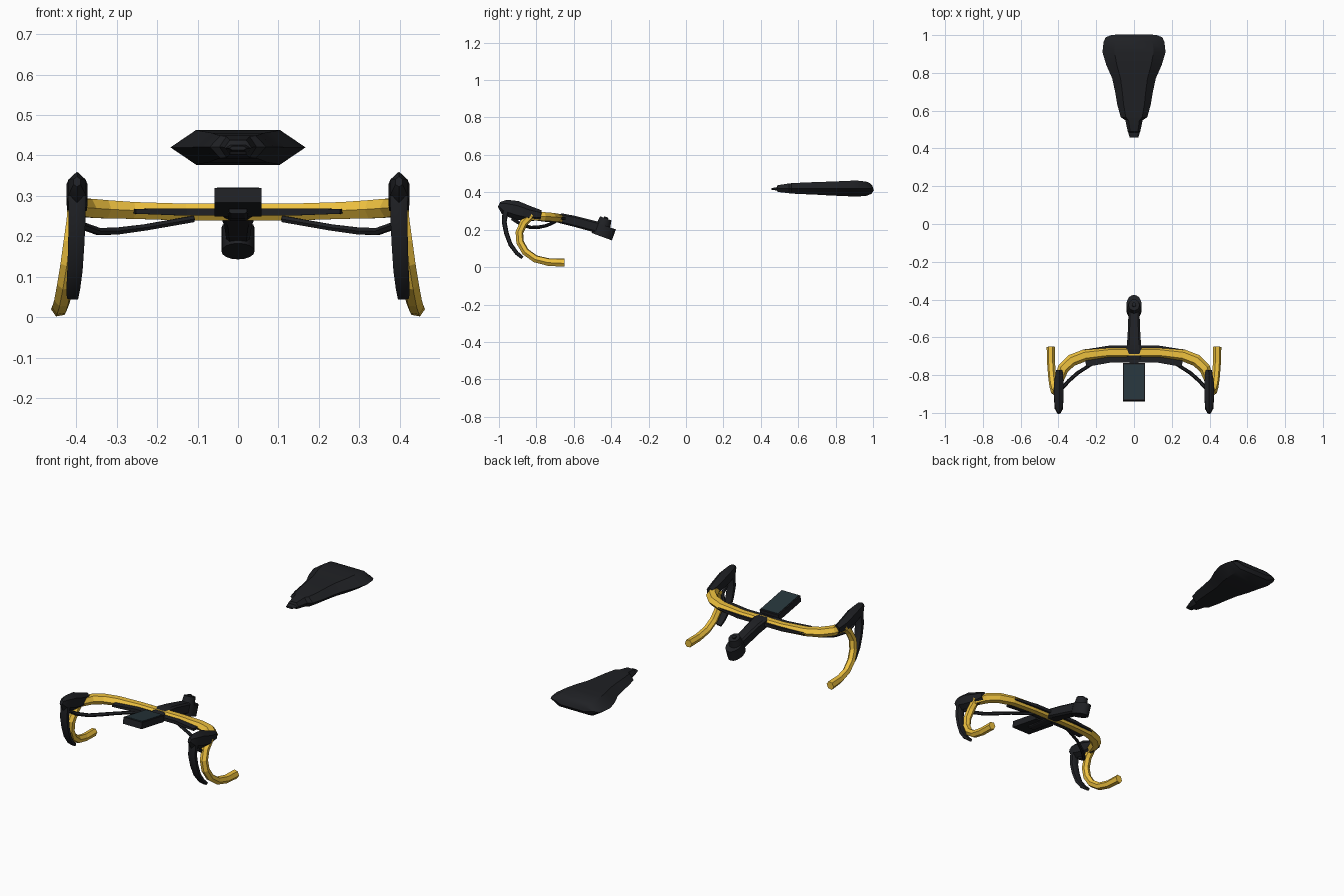
import bpy, bmesh, math
from mathutils import Vector, Matrix

if "Cube" in bpy.data.objects:
    bpy.data.objects.remove(bpy.data.objects["Cube"])


def material(name, rgb):
    m = bpy.data.materials.new(name)
    m.diffuse_color = (*rgb, 1)
    m.use_nodes = True
    m.node_tree.nodes["Principled BSDF"].inputs["Base Color"].default_value = m.diffuse_color
    return m


YELLOW = material("yellow", (0.85, 0.53, 0.05))
BLACK = material("black", (0.014, 0.015, 0.018))
SCREEN = material("dark_teal", (0.02, 0.036, 0.044))


def ngon(n, phase=0.0):
    return [(math.cos(2 * math.pi * i / n + phase), math.sin(2 * math.pi * i / n + phase)) for i in range(n)]


HEX_WIDE = ngon(6)                  # points to the sides
HEX_TALL = ngon(6, math.pi / 2)     # points up and down
BLOCK = [(1, -0.7), (1, 0.7), (0.7, 1), (-0.7, 1), (-1, 0.7), (-1, -0.7), (-0.7, -1), (0.7, -1)]
PLATE = [(1, -1), (1, 1), (-1, 1), (-1, -1)]


def finish(name, bm, mat, mirror=False, smooth=None):
    bmesh.ops.recalc_face_normals(bm, faces=bm.faces)
    me = bpy.data.meshes.new(name)
    bm.to_mesh(me)
    bm.free()
    ob = bpy.data.objects.new(name, me)
    bpy.context.collection.objects.link(ob)
    me.materials.append(mat)
    if smooth:
        bpy.ops.object.select_all(action='DESELECT')
        ob.select_set(True)
        bpy.context.view_layer.objects.active = ob
        bpy.ops.object.shade_smooth_by_angle(angle=math.radians(smooth))
    if mirror:
        ob.modifiers.new("mirror", 'MIRROR')
    return ob


def sweep(name, rows, profile, mat, up=(0, 0, 1), mirror=False, cap_start=True, smooth=None):
    """rows: (x, y, z, half_width, half_height) along a path."""
    bm = bmesh.new()
    pts = [Vector(r[:3]) for r in rows]
    u = Vector(up)
    rings = []
    for i, r in enumerate(rows):
        a, b = pts[max(i - 1, 0)], pts[min(i + 1, len(pts) - 1)]
        t = (b - a).normalized()
        u = (u - t * u.dot(t)).normalized()
        s = t.cross(u)
        rings.append([bm.verts.new(pts[i] + s * p * r[3] + u * q * r[4]) for p, q in profile])
    n = len(profile)
    for a, b in zip(rings, rings[1:]):
        for k in range(n):
            bm.faces.new((a[k], a[(k + 1) % n], b[(k + 1) % n], b[k]))
    if cap_start:
        bm.faces.new(rings[0])
    bm.faces.new(rings[-1])
    return finish(name, bm, mat, mirror, smooth)


def cylinder(name, loc, radii, height, tilt, mat, taper=1.0, sides=16):
    bm = bmesh.new()
    bmesh.ops.create_cone(bm, cap_ends=True, segments=sides, radius1=1, radius2=taper, depth=height)
    m = Matrix.Translation(loc) @ Matrix.Rotation(math.radians(tilt), 4, 'X') @ Matrix.Diagonal((*radii, 1, 1))
    bmesh.ops.transform(bm, matrix=m, verts=bm.verts)
    return finish(name, bm, mat, smooth=35)


def box(name, loc, size, tilt, mat):
    bm = bmesh.new()
    bmesh.ops.create_cube(bm, size=1)
    m = Matrix.Translation(loc) @ Matrix.Rotation(math.radians(tilt), 4, 'X') @ Matrix.Diagonal((*size, 1))
    bmesh.ops.transform(bm, matrix=m, verts=bm.verts)
    return finish(name, bm, mat)


# Handlebar top, one half mirrored
sweep("handlebar_top", [
    (0, -.68, .26, .03, .024), (.13, -.68, .26, .03, .024), (.26, -.695, .264, .032, .024),
    (.33, -.722, .267, .032, .026), (.375, -.765, .27, .03, .027), (.398, -.83, .272, .024, .024),
    (.402, -.86, .262, .02, .02)], HEX_WIDE, YELLOW, mirror=True, cap_start=False)

# Drops, flaring outwards
sweep("handlebar_drop", [
    (.402, -.825, .28, .021, .021), (.405, -.868, .235, .021, .021), (.412, -.891, .185, .021, .021),
    (.419, -.887, .132, .021, .021), (.427, -.858, .082, .021, .021), (.434, -.805, .044, .021, .021),
    (.439, -.735, .027, .021, .022), (.441, -.65, .024, .021, .024)],
    HEX_TALL, YELLOW, mirror=True)

# Thin black band through the bar
sweep("bar_band", [(0, -.689, .26, .045, .009), (.13, -.689, .26, .045, .009), (.26, -.711, .262, .046, .006)],
      PLATE, BLACK, mirror=True, cap_start=False)

# Shifter hoods
sweep("shifter_hood", [
    (.398, -1.0, .335, .01, .014), (.398, -.972, .322, .024, .04), (.398, -.91, .305, .03, .05),
    (.398, -.84, .285, .028, .042), (.395, -.775, .278, .02, .026)], HEX_TALL, BLACK, mirror=True, smooth=35)

# Brake levers
sweep("brake_lever", [
    (.398, -.965, .30, .022, .016), (.398, -.972, .24, .021, .013), (.4, -.96, .18, .02, .012),
    (.403, -.938, .12, .019, .011), (.407, -.905, .075, .017, .01), (.409, -.875, .05, .014, .008)],
    BLOCK, BLACK, up=(0, 1, 0), mirror=True, smooth=35)

# Brake cables
sweep("brake_cable", [
    (.11, -.70, .243, .009, .009), (.23, -.745, .222, .009, .009), (.3, -.79, .213, .01, .01),
    (.345, -.83, .212, .01, .01), (.39, -.88, .228, .01, .01), (.398, -.93, .26, .01, .01)],
    HEX_WIDE, BLACK, mirror=True, smooth=40)

# Stem and steerer clamp
sweep("stem", [
    (0, -.72, .262, .036, .012), (0, -.665, .26, .04, .027), (0, -.60, .246, .034, .029),
    (0, -.47, .212, .029, .03)], BLOCK, BLACK, smooth=25)
cylinder("steerer_clamp", (0, -.44, .192), (.041, .058), .062, -20, BLACK)
cylinder("stem_cap", (0, -.437, .237), (.036, .04), .05, -20, BLACK, taper=.8)
cylinder("cap_bolt", (0, -.428, .262), (.012, .012), .012, -20, BLACK, sides=6)

# Computer with mount under it
box("computer_body", (0, -.838, .284), (.116, .2, .036), -10, BLACK)
box("computer_screen", (0, -.8345, .303), (.104, .186, .004), -10, SCREEN)
sweep("computer_mount", [(0, -.70, .25, .025, .012), (0, -.76, .255, .025, .012), (0, -.85, .268, .022, .012)],
      BLOCK, BLACK)

# Saddle, hexagonal cross-sections from nose to tail
SADDLE = [(1, 0), (.62, 1), (-.62, 1), (-1, 0), (-.62, -1), (.62, -1)]
sweep("saddle", [
    (0, y, z, w, h) for y, z, w, h in [
        (.457, .418, .022, .005), (.485, .418, .031, .008), (.49, .42, .033, .018), (.55, .421, .046, .026),
        (.565, .421, .07, .028), (.63, .421, .088, .031), (.7, .421, .1, .034), (.77, .42, .115, .037),
        (.84, .42, .146, .04), (.91, .42, .167, .043), (.965, .419, .161, .038), (.988, .42, .15, .028),
        (1.0, .424, .12, .014)]],
    SADDLE, BLACK, smooth=30)
